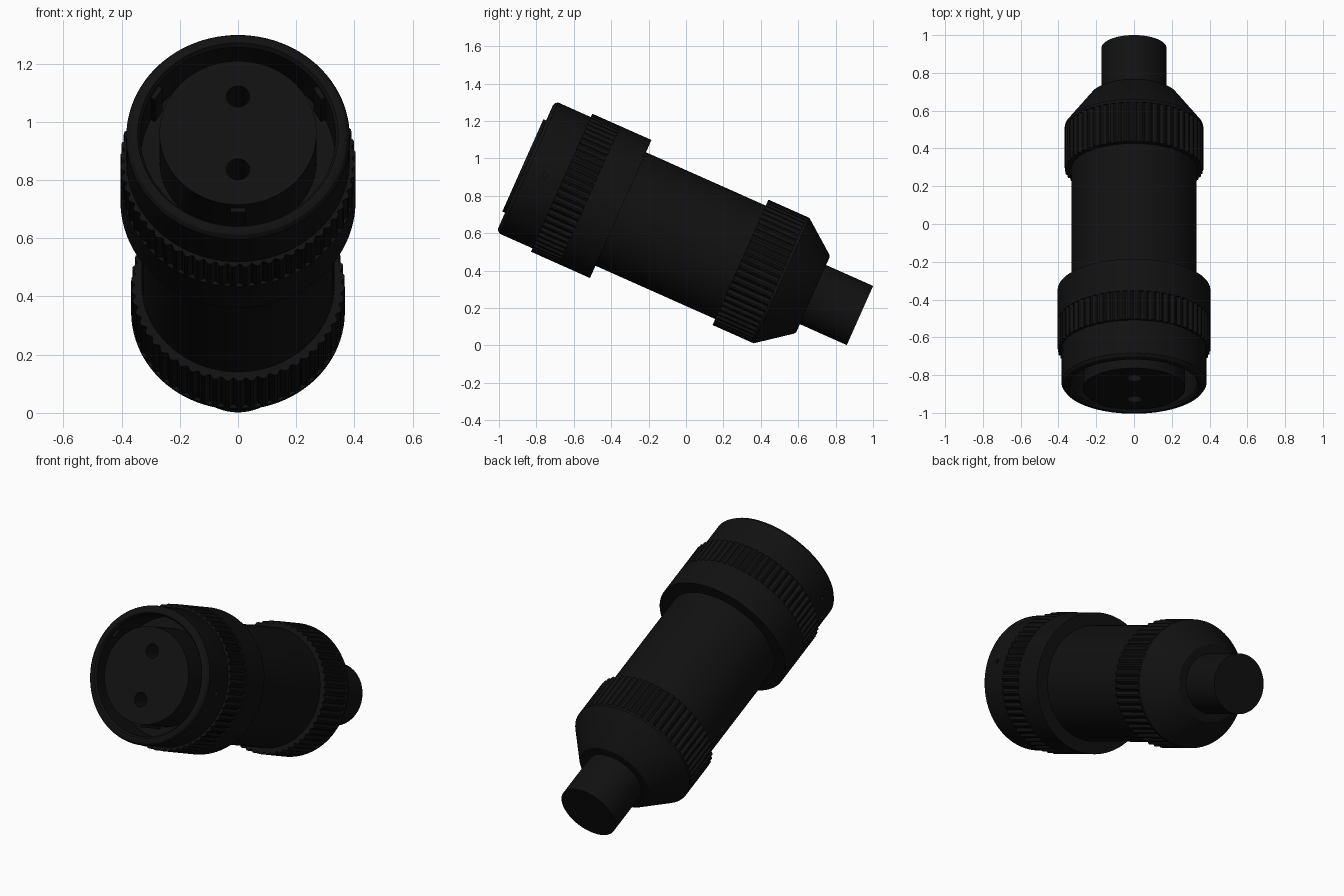
import bpy, bmesh, math
from mathutils import Vector, Matrix

if "Cube" in bpy.data.objects:
    bpy.data.objects.remove(bpy.data.objects["Cube"], do_unlink=True)

# One matte black for every part
black = bpy.data.materials.new("matte_black")
black.use_nodes = True
COLOUR = (0.0055, 0.0055, 0.0055, 1)
black.diffuse_color = COLOUR
bsdf = black.node_tree.nodes["Principled BSDF"]
bsdf.inputs["Base Color"].default_value = COLOUR
bsdf.inputs["Roughness"].default_value = 0.6

# Tilted connector axis: distance along it, sideways, and upwards
TILT = math.radians(24)
ORIGIN = Vector((0, -0.845, 0.95))
ALONG = Vector((0, math.cos(TILT), -math.sin(TILT)))
SIDE = Vector((1, 0, 0))
UP = Vector((0, math.sin(TILT), math.cos(TILT)))


def place(t, r, angle):
    return ORIGIN + ALONG * t + (SIDE * math.cos(angle) + UP * math.sin(angle)) * r


def finish(name, bm):
    bmesh.ops.remove_doubles(bm, verts=bm.verts, dist=1e-5)
    bmesh.ops.recalc_face_normals(bm, faces=bm.faces)
    mesh = bpy.data.meshes.new(name)
    bm.to_mesh(mesh)
    bm.free()
    mesh.materials.append(black)
    obj = bpy.data.objects.new(name, mesh)
    bpy.context.collection.objects.link(obj)
    return obj


def smooth(obj):
    bpy.ops.object.select_all(action="DESELECT")
    obj.select_set(True)
    bpy.context.view_layer.objects.active = obj
    bpy.ops.object.shade_smooth_by_angle(angle=math.radians(25))


def lathe(name, profile, segs=96, groove=0.012):
    """Spin (distance, radius[, knurled]) points round the axis, capping the ends."""
    bm = bmesh.new()
    rings = []
    for t, r, *knurled in profile:
        ring = []
        for i in range(segs):
            cut = groove if knurled and i % 4 < 2 else 0
            # Narrow grooves between wide ridges
            shift = 0.35 if i % 4 == 0 else -0.35 if i % 4 == 1 else 0
            a = math.tau * (i + shift * bool(cut or knurled)) / segs
            ring.append(bm.verts.new(place(t, r - cut, a)))
        rings.append(ring)
    for a, b in zip(rings, rings[1:]):
        for i in range(segs):
            j = (i + 1) % segs
            bm.faces.new((a[i], a[j], b[j], b[i]))
    bm.faces.new(rings[0])
    bm.faces.new(rings[-1])
    obj = finish(name, bm)
    smooth(obj)
    return obj


def block(name, t0, t1, r0, r1, angle, width):
    """Key rib lying along the axis at the given angle."""
    bm = bmesh.new()
    bmesh.ops.create_cube(bm, size=1)
    out = SIDE * math.cos(angle) + UP * math.sin(angle)
    across = ALONG.cross(out)
    for v in bm.verts:
        t, r, w = (t0 + t1) / 2 + v.co.x * (t1 - t0), (r0 + r1) / 2 + v.co.y * (r1 - r0), v.co.z * width
        v.co = ORIGIN + ALONG * t + out * r + across * w
    return finish(name, bm)


def drill(target, centre, direction, radius, depth):
    """Cut a round hole of the given depth on both sides of the centre."""
    bm = bmesh.new()
    turn = direction.to_track_quat("Z", "Y").to_matrix().to_4x4()
    bmesh.ops.create_cone(bm, cap_ends=True, segments=24, radius1=radius, radius2=radius,
                          depth=depth * 2, matrix=Matrix.Translation(centre) @ turn)
    cutter = finish("hole_cutter", bm)
    cutter.hide_render = True
    bpy.ops.object.select_all(action="DESELECT")
    bpy.context.view_layer.objects.active = target
    target.select_set(True)
    mod = target.modifiers.new("hole", "BOOLEAN")
    mod.operation = "DIFFERENCE"
    mod.object = cutter
    # Cut before the smoothing step
    bpy.ops.object.modifier_move_to_index(modifier=mod.name, index=0)
    bpy.ops.object.modifier_apply(modifier=mod.name)
    bpy.data.objects.remove(cutter, do_unlink=True)


# Front sleeve with a deep open mouth and a rounded rim
sleeve = lathe("front_sleeve", [
    (0.40, 0.02), (0.40, 0.335), (0.0, 0.335), (-0.014, 0.345), (-0.014, 0.36),
    (-0.008, 0.374), (0.006, 0.384), (0.22, 0.384), (0.45, 0.35), (0.45, 0.02)])
for s in (-1, 1):
    drill(sleeve, ORIGIN + ALONG * 0.1 + SIDE * 0.384 * s, SIDE, 0.014, 0.03)
smooth(sleeve)

# Socket insert with two contact holes
insert = lathe("socket_insert", [(-0.03, 0.27), (0.42, 0.27)])
for s in (-1, 1):
    drill(insert, ORIGIN - ALONG * 0.03 + UP * 0.137 * s, ALONG, 0.04, 0.2)
smooth(insert)

# Alignment keys inside the mouth
for side, angle in (("left", 31), ("right", 149)):
    block(side + "_key", 0.01, 0.4, 0.318, 0.345, math.radians(angle), 0.05)
block("bottom_key", 0.0, 0.4, 0.25, 0.285, math.radians(270), 0.05)

# Coupling collar: knurled front band, plain rear band
lathe("coupling_collar", [
    (0.197, 0.37), (0.197, 0.404, True), (0.36, 0.404, True), (0.36, 0.404),
    (0.543, 0.404), (0.543, 0.32)], segs=240)

# Main barrel
lathe("barrel", [(0.46, 0.332), (1.26, 0.332)])

# Rear nut: knurled band, then a cone down to the cable
lathe("rear_nut", [
    (1.244, 0.32), (1.244, 0.367, True), (1.47, 0.367, True), (1.47, 0.367),
    (1.484, 0.367), (1.66, 0.232), (1.668, 0.22), (1.668, 0.16)], segs=216)

# Cable stub
lathe("cable", [(1.64, 0.173), (1.943, 0.173)], segs=64)
